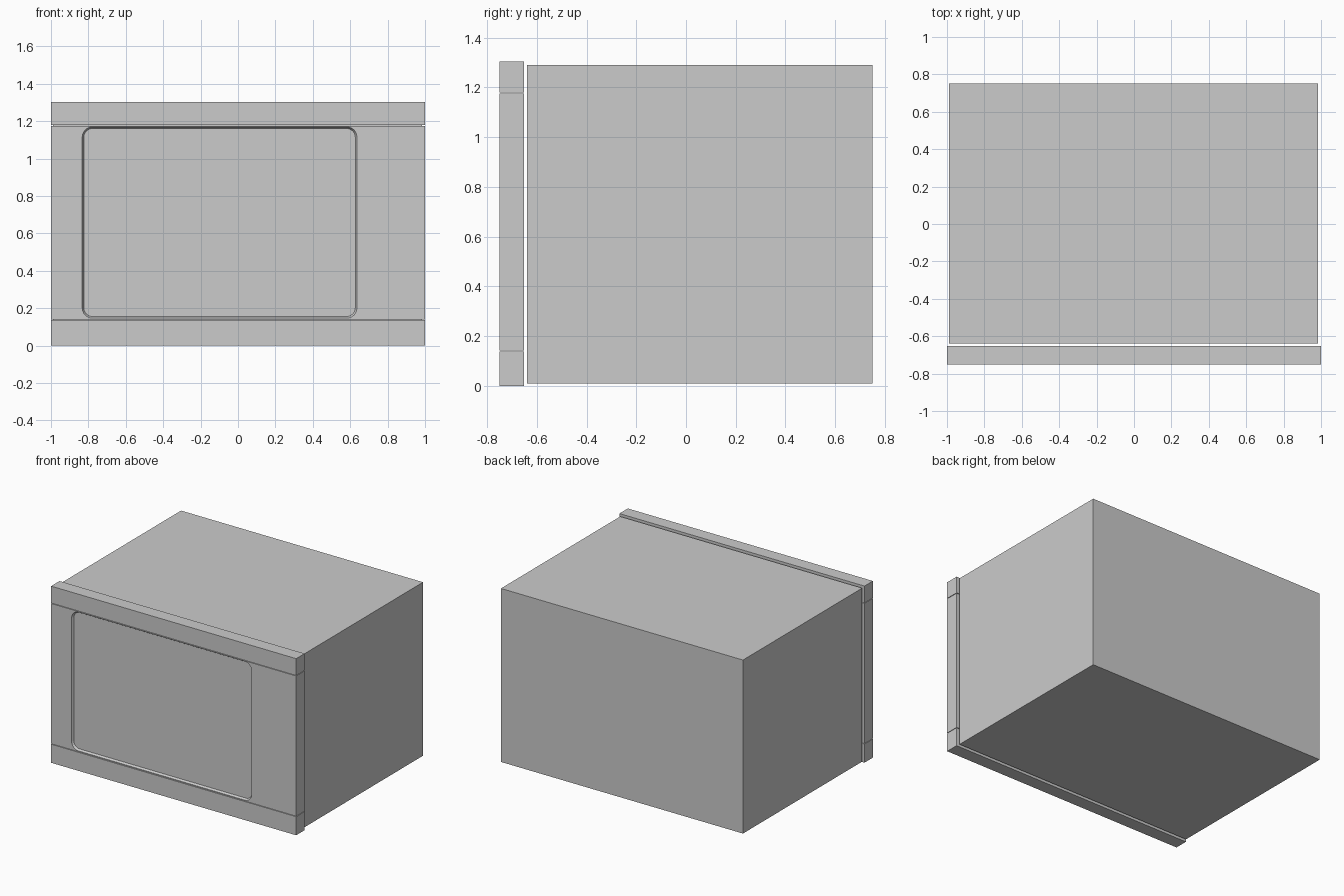
import bpy, bmesh, math

if "Cube" in bpy.data.objects:
    bpy.data.objects.remove(bpy.data.objects["Cube"])


def box(name, x0, x1, y0, y1, z0, z1):
    bm = bmesh.new()
    bmesh.ops.create_cube(bm, size=1)
    for v in bm.verts:
        v.co.x = x0 if v.co.x < 0 else x1
        v.co.y = y0 if v.co.y < 0 else y1
        v.co.z = z0 if v.co.z < 0 else z1
    me = bpy.data.meshes.new(name)
    bm.to_mesh(me)
    bm.free()
    ob = bpy.data.objects.new(name, me)
    bpy.context.collection.objects.link(ob)
    return ob


def rounded_loop(bm, x0, x1, z0, z1, y, r, seg=6):
    verts = []
    corners = [(x1 - r, z1 - r), (x0 + r, z1 - r), (x0 + r, z0 + r), (x1 - r, z0 + r)]
    for q, (cx, cz) in enumerate(corners):
        for i in range(seg + 1):
            a = math.radians(90 * (q + i / seg))
            verts.append(bm.verts.new((cx + r * math.cos(a), y, cz + r * math.sin(a))))
    return verts


# Main cabinet
box("cabinet", -0.99, 0.985, -0.64, 0.75, 0.01, 1.29)

# Front frame: top and bottom strips with the door panel between
box("top_strip", -1, 1, -0.75, -0.652, 1.179, 1.303)
box("bottom_strip", -1, 1, -0.75, -0.652, 0, 0.137)
door = box("door_panel", -1, 1, -0.75, -0.652, 0.141, 1.175)

# Shallow window recess with rounded corners and sloping rim
bm = bmesh.new()
front, depth = -0.75, 0.015
loops = []
for y, inset in ((front - 0.02, 0), (front, 0), (front + depth, 0.009)):
    loops.append(rounded_loop(bm, -0.833 + inset, 0.636 - inset,
                              0.147 + inset, 1.170 - inset, y, 0.055 - inset))
for a, b in zip(loops, loops[1:]):
    n = len(a)
    for i in range(n):
        bm.faces.new((a[i], a[(i + 1) % n], b[(i + 1) % n], b[i]))
bm.faces.new(loops[0])
bm.faces.new(loops[-1])
bmesh.ops.recalc_face_normals(bm, faces=bm.faces)
me = bpy.data.meshes.new("window_cutter")
bm.to_mesh(me)
bm.free()
cutter = bpy.data.objects.new("window_cutter", me)
bpy.context.collection.objects.link(cutter)
cutter.hide_render = True
cutter.hide_viewport = True
cutter.display_type = 'WIRE'

mod = door.modifiers.new("window_recess", 'BOOLEAN')
mod.operation = 'DIFFERENCE'
mod.solver = 'EXACT'
mod.object = cutter
